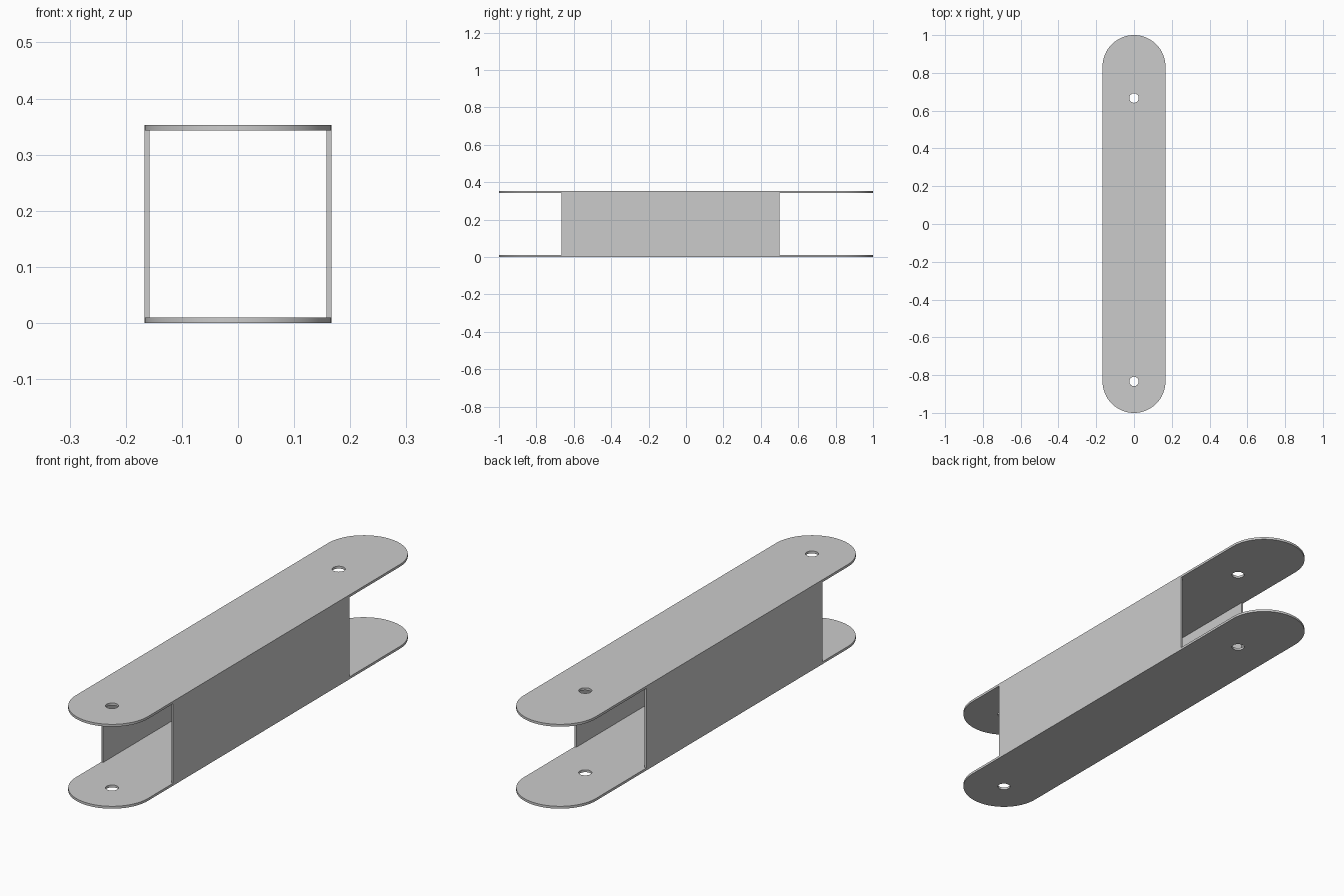
import bpy, bmesh
from math import sin, cos, pi

if "Cube" in bpy.data.objects:
    bpy.data.objects.remove(bpy.data.objects["Cube"])

R = 1 / 6            # half width and end radius of the plates
T = 0.01             # plate thickness
WALL = 0.0085        # side wall thickness
GAP = 1 / 3          # clear height between the plates
HOLES = [(2 / 3, 0.025), (-5 / 6, 0.025)]   # y position, radius


def arc(cy, r, start, sweep, n):
    return [(r * cos(start + sweep * i / n), cy + r * sin(start + sweep * i / n))
            for i in range(n + 1)]


def finish(bm, name):
    bmesh.ops.recalc_face_normals(bm, faces=bm.faces[:])
    mesh = bpy.data.meshes.new(name)
    bm.to_mesh(mesh)
    bm.free()
    obj = bpy.data.objects.new(name, mesh)
    bpy.context.collection.objects.link(obj)
    bpy.context.view_layer.objects.active = obj
    bpy.ops.object.select_all(action='DESELECT')
    obj.select_set(True)
    bpy.ops.object.shade_smooth_by_angle(angle=pi / 6)
    return obj


# Round-ended plate with two pin holes
def plate(name, z):
    bm = bmesh.new()
    loops = [arc(1 - R, R, 0, pi, 32) + arc(R - 1, R, pi, pi, 32)]
    loops += [arc(y, r, 0, 2 * pi, 32)[:-1] for y, r in HOLES]
    for pts in loops:
        vs = [bm.verts.new((x, y, z)) for x, y in pts]
        for a, b in zip(vs, vs[1:] + vs[:1]):
            bm.edges.new((a, b))
    bmesh.ops.triangle_fill(bm, use_beauty=True, edges=bm.edges[:], normal=(0, 0, 1))
    ext = bmesh.ops.extrude_face_region(bm, geom=bm.faces[:], use_keep_orig=True)
    top = [g for g in ext["geom"] if isinstance(g, bmesh.types.BMVert)]
    bmesh.ops.translate(bm, verts=top, vec=(0, 0, T))
    bmesh.ops.dissolve_limit(bm, angle_limit=0.001, verts=bm.verts[:], edges=bm.edges[:])
    return finish(bm, name)


# Side wall between the plates
def wall(name, side, y0=-2 / 3, y1=0.5):
    bm = bmesh.new()
    bmesh.ops.create_cube(bm, size=1)
    bmesh.ops.scale(bm, vec=(WALL, y1 - y0, GAP), verts=bm.verts[:])
    bmesh.ops.translate(bm, verts=bm.verts[:],
                        vec=(side * (R - WALL / 2), (y0 + y1) / 2, T + GAP / 2))
    return finish(bm, name)


plate("bottom_plate", 0)
plate("top_plate", T + GAP)
wall("left_wall", -1)
wall("right_wall", 1)
